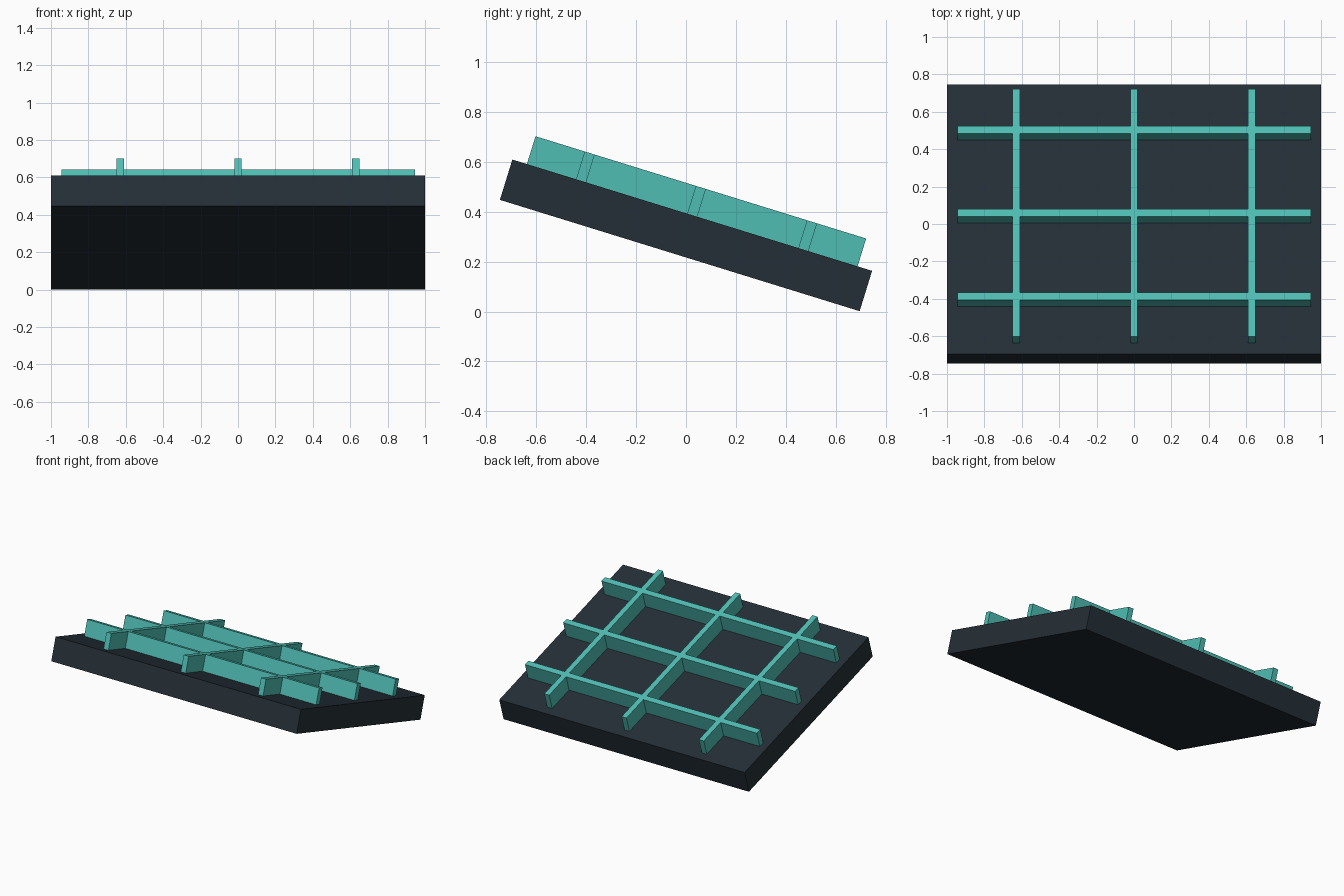
import bpy
from mathutils import Matrix

if "Cube" in bpy.data.objects:
    bpy.data.objects.remove(bpy.data.objects["Cube"])

TILT = Matrix.Translation((0, 0, 0.305)) @ Matrix.Rotation(-0.3, 4, 'X')


def material(name, color):
    m = bpy.data.materials.new(name)
    m.diffuse_color = (*color, 1)
    m.use_nodes = True
    m.node_tree.nodes["Principled BSDF"].inputs["Base Color"].default_value = m.diffuse_color
    return m


slate = material("dark_slate", (0.0185, 0.0284, 0.0382))
teal = material("teal", (0.080, 0.515, 0.456))


def box(name, center, size, mat):
    """Box placed in the tilted frame of the panel."""
    bpy.ops.mesh.primitive_cube_add(size=1)
    ob = bpy.context.object
    ob.name = name
    ob.data.transform(Matrix.Translation(center) @ Matrix.Diagonal((*size, 1)))
    ob.data.materials.append(mat)
    ob.matrix_world = TILT
    return ob


# Sloping base slab
box("base_slab", (0, 0, 0), (2, 1.508, 0.169), slate)

# Grid of raised bars standing on the slab
for i in (-1, 0, 1):
    box(f"slope_bar_{i + 2}", (i * 0.63, 0, 0.1425), (0.04, 1.386, 0.117), teal)
    box(f"cross_bar_{i + 2}", (0, i * 0.466, 0.1425), (1.89, 0.042, 0.117), teal)
